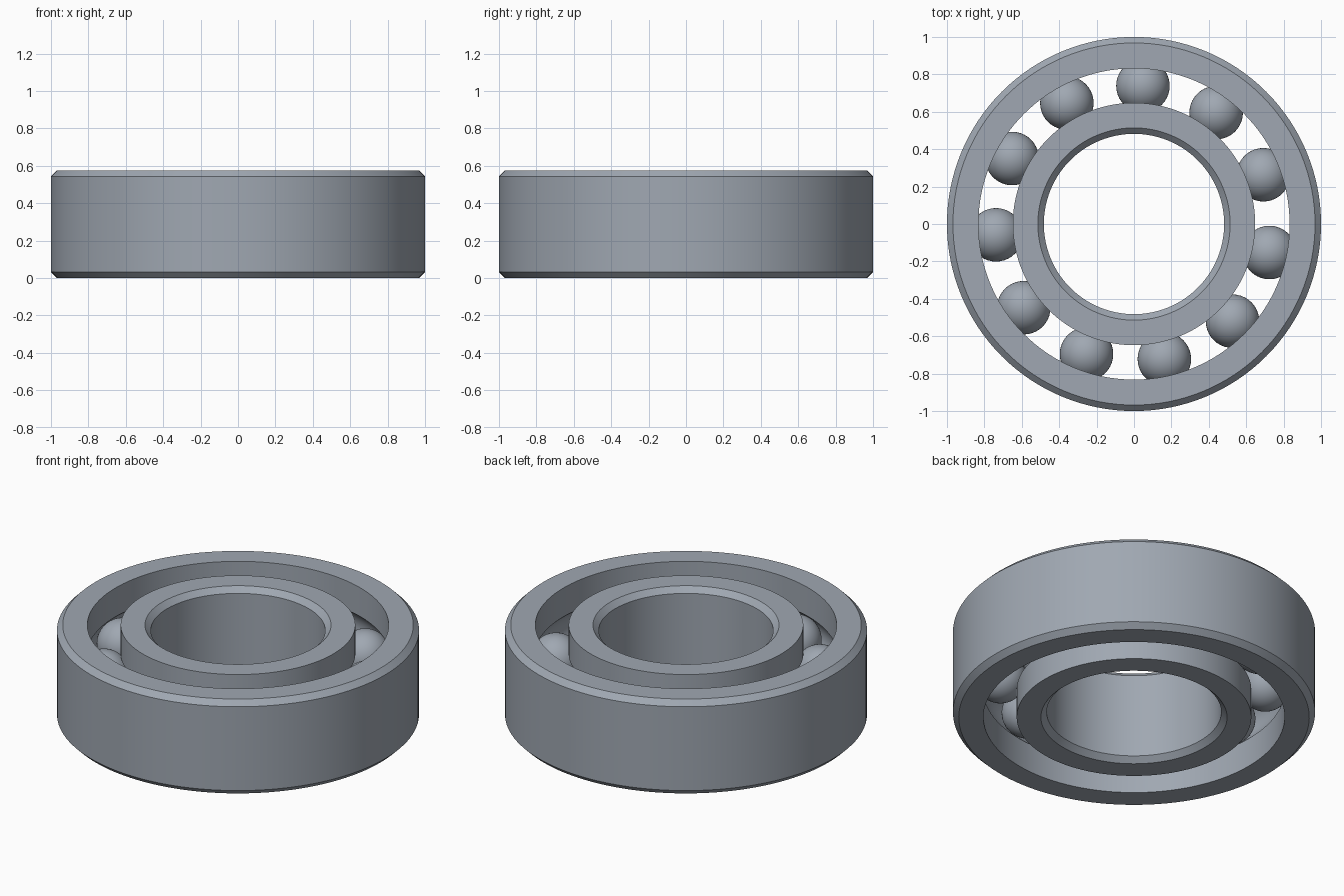
import bpy, bmesh
from math import sin, cos, pi, radians, sqrt, atan2

cube = bpy.data.objects.get("Cube")
if cube:
    bpy.data.objects.remove(cube, do_unlink=True)

HEIGHT, CHAMFER = 0.575, 0.032
MID = HEIGHT / 2
PITCH, BALL_R, GROOVE_R = 0.74, 0.143, 0.145
BALLS, START = 11, radians(86.3)
SEGMENTS = 128

steel = bpy.data.materials.new("brushed steel")
steel.use_nodes = True
colour = (0.35, 0.39, 0.445, 1)
steel.diffuse_color = colour
steel.node_tree.nodes["Principled BSDF"].inputs["Base Color"].default_value = colour


def finish(name, bm):
    mesh = bpy.data.meshes.new(name)
    bmesh.ops.recalc_face_normals(bm, faces=bm.faces)
    bm.to_mesh(mesh)
    bm.free()
    obj = bpy.data.objects.new(name, mesh)
    bpy.context.collection.objects.link(obj)
    mesh.materials.append(steel)
    bpy.ops.object.select_all(action="DESELECT")
    obj.select_set(True)
    bpy.context.view_layer.objects.active = obj
    bpy.ops.object.shade_smooth_by_angle(angle=radians(25))
    return obj


def ring(name, wall, land):
    """Lathe a race: chamfered plain wall on one side, grooved land on the other."""
    inward = 1 if land > wall else -1
    profile = [(land, 0), (wall + inward * CHAMFER, 0), (wall, CHAMFER),
               (wall, HEIGHT - CHAMFER), (wall + inward * CHAMFER, HEIGHT), (land, HEIGHT)]
    # Circular ball groove cut into the land
    gap = abs(PITCH - land)
    half = atan2(sqrt(GROOVE_R ** 2 - gap ** 2), gap)
    for i in range(17):
        a = half * (1 - i / 8)
        profile.append((PITCH - inward * GROOVE_R * cos(a), MID + GROOVE_R * sin(a)))
    bm = bmesh.new()
    loops = []
    for s in range(SEGMENTS):
        t = 2 * pi * s / SEGMENTS
        loops.append([bm.verts.new((r * cos(t), r * sin(t), z)) for r, z in profile])
    n = len(profile)
    for s, a in enumerate(loops):
        b = loops[(s + 1) % SEGMENTS]
        for i in range(n):
            j = (i + 1) % n
            bm.faces.new((a[i], a[j], b[j], b[i]))
    return finish(name, bm)


# Races
ring("outer_ring", 1.0, 0.832)
ring("inner_ring", 0.482, 0.648)

# Balls share one mesh
bm = bmesh.new()
bmesh.ops.create_uvsphere(bm, u_segments=40, v_segments=24, radius=BALL_R)
first = finish("ball_1", bm)
for i in range(BALLS):
    ball = first
    if i:
        ball = bpy.data.objects.new(f"ball_{i + 1}", first.data)
        bpy.context.collection.objects.link(ball)
    a = START + 2 * pi * i / BALLS
    ball.location = (PITCH * cos(a), PITCH * sin(a), MID)
